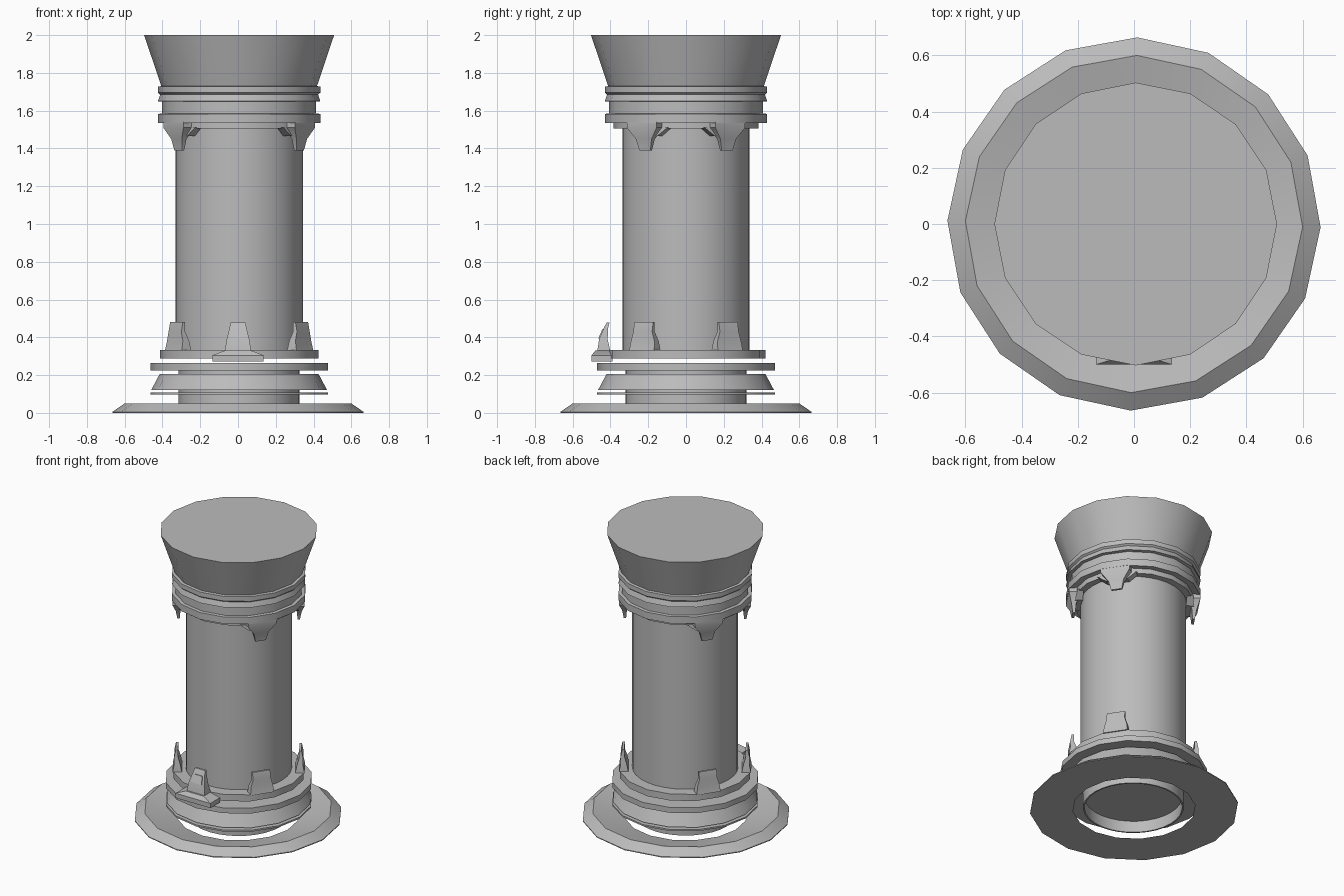
import bpy, bmesh
from math import sin, cos, radians, pi
from mathutils import Matrix

cube = bpy.data.objects.get("Cube")
if cube:
    bpy.data.objects.remove(cube, do_unlink=True)

metal = bpy.data.materials.new("grey metal")
metal.use_nodes = True
GREY = (0.5, 0.5, 0.5, 1)
metal.diffuse_color = GREY
metal.node_tree.nodes["Principled BSDF"].inputs["Base Color"].default_value = GREY

CENTRE = 0.006  # the upper parts sit slightly off the base centre


def finish(name, bm, matrix=Matrix()):
    bmesh.ops.recalc_face_normals(bm, faces=bm.faces)
    bm.transform(matrix)
    mesh = bpy.data.meshes.new(name)
    bm.to_mesh(mesh)
    bm.free()
    mesh.materials.append(metal)
    obj = bpy.data.objects.new(name, mesh)
    bpy.context.collection.objects.link(obj)
    bpy.ops.object.select_all(action="DESELECT")
    obj.select_set(True)
    bpy.context.view_layer.objects.active = obj
    bpy.ops.object.shade_smooth_by_angle(angle=radians(30))
    return obj


def lathe(name, profile, ring=False, sides=16, turn=0.0, x=CENTRE):
    """Revolve (radius, z) points; a ring joins its ends, a solid is capped."""
    bm = bmesh.new()
    loops = [[bm.verts.new((r * cos(2 * pi * i / sides + turn),
                            r * sin(2 * pi * i / sides + turn), z))
              for i in range(sides)] for r, z in profile]
    pairs = list(zip(loops, loops[1:]))
    if ring:
        pairs.append((loops[-1], loops[0]))
    else:
        bm.faces.new(loops[0])
        bm.faces.new(loops[-1])
    for a, b in pairs:
        for i in range(sides):
            j = (i + 1) % sides
            bm.faces.new((a[i], a[j], b[j], b[i]))
    return finish(name, bm, Matrix.Translation((x, 0, 0)))


def strip(name, sections, matrix):
    """Loft boxes from (half width, inner radius, outer radius, z) sections."""
    bm = bmesh.new()
    loops = [[bm.verts.new(p) for p in ((a, -w, z), (b, -w, z), (b, w, z), (a, w, z))]
             for w, a, b, z in sections]
    bm.faces.new(loops[0])
    bm.faces.new(loops[-1])
    for a, b in zip(loops, loops[1:]):
        for i in range(4):
            j = (i + 1) % 4
            bm.faces.new((a[i], a[j], b[j], b[i]))
    return finish(name, bm, matrix)


def facing(degrees, x=CENTRE):
    return Matrix.Translation((x, 0, 0)) @ Matrix.Rotation(radians(degrees), 4, "Z")


# Dished base flange with an open middle
lathe("base_flange", [(0.39, 0), (0.664, 0), (0.664, 0.006), (0.60, 0.05)],
      ring=True, turn=radians(-1), x=0)

# Hollow foot tube, recessed underneath
lathe("foot_tube", [(0.31, 0.08), (0.31, 0), (0.32, 0), (0.32, 0.265)], sides=32)

# Stacked lower collars
lathe("thin_collar", [(0.31, 0.097), (0.47, 0.097), (0.47, 0.108), (0.31, 0.108)], ring=True)
lathe("sloped_collar", [(0.31, 0.122), (0.465, 0.122), (0.42, 0.207), (0.31, 0.207)], ring=True)
lathe("wide_collar", [(0.31, 0.225), (0.47, 0.225), (0.47, 0.263), (0.31, 0.263)], ring=True)
lathe("column_seat", [(0.42, 0.287), (0.42, 0.333)])

# Column
lathe("column", [(0.337, 0.33), (0.337, 1.52)], sides=32)

# Flared head with its bands
lathe("head", [(0.385, 1.505), (0.385, 1.54), (0.43, 1.535), (0.43, 1.583),
               (0.408, 1.585), (0.408, 1.648), (0.43, 1.65), (0.418, 1.685),
               (0.43, 1.695), (0.43, 1.727), (0.412, 1.73), (0.503, 2.0)])

# Four clips below and four brackets above, in mirrored pairs
for side, degrees in (("front_left", -34), ("back_left", 34),
                      ("back_right", 146), ("front_right", -146)):
    strip(side + "_clip", [(0.08, 0.36, 0.42, 0.33), (0.075, 0.37, 0.41, 0.38),
                           (0.06, 0.385, 0.41, 0.43), (0.06, 0.385, 0.40, 0.48)],
          facing(degrees))
    strip(side + "_bracket", [(0.035, 0.375, 0.39, 1.39), (0.05, 0.37, 0.40, 1.45),
                              (0.095, 0.35, 0.42, 1.51), (0.095, 0.35, 0.42, 1.54)],
          facing(degrees))
    strip(side + "_bracket_web", [(0.07, 0.33, 0.38, 1.465), (0.13, 0.33, 0.37, 1.51)],
          facing(degrees))

# Front latch: foot block and tapered tongue with an inset panel
strip("latch_foot", [(0.135, 0.39, 0.50, 0.272), (0.135, 0.39, 0.50, 0.305),
                     (0.07, 0.40, 0.48, 0.33)], facing(-90, 0))
strip("latch_tongue", [(0.07, 0.40, 0.47, 0.325), (0.06, 0.415, 0.46, 0.39),
                       (0.045, 0.412, 0.435, 0.45), (0.04, 0.405, 0.42, 0.478)],
      facing(-90, 0))
strip("latch_panel", [(0.042, 0.45, 0.464, 0.395), (0.03, 0.43, 0.442, 0.445)],
      facing(-90, 0))
